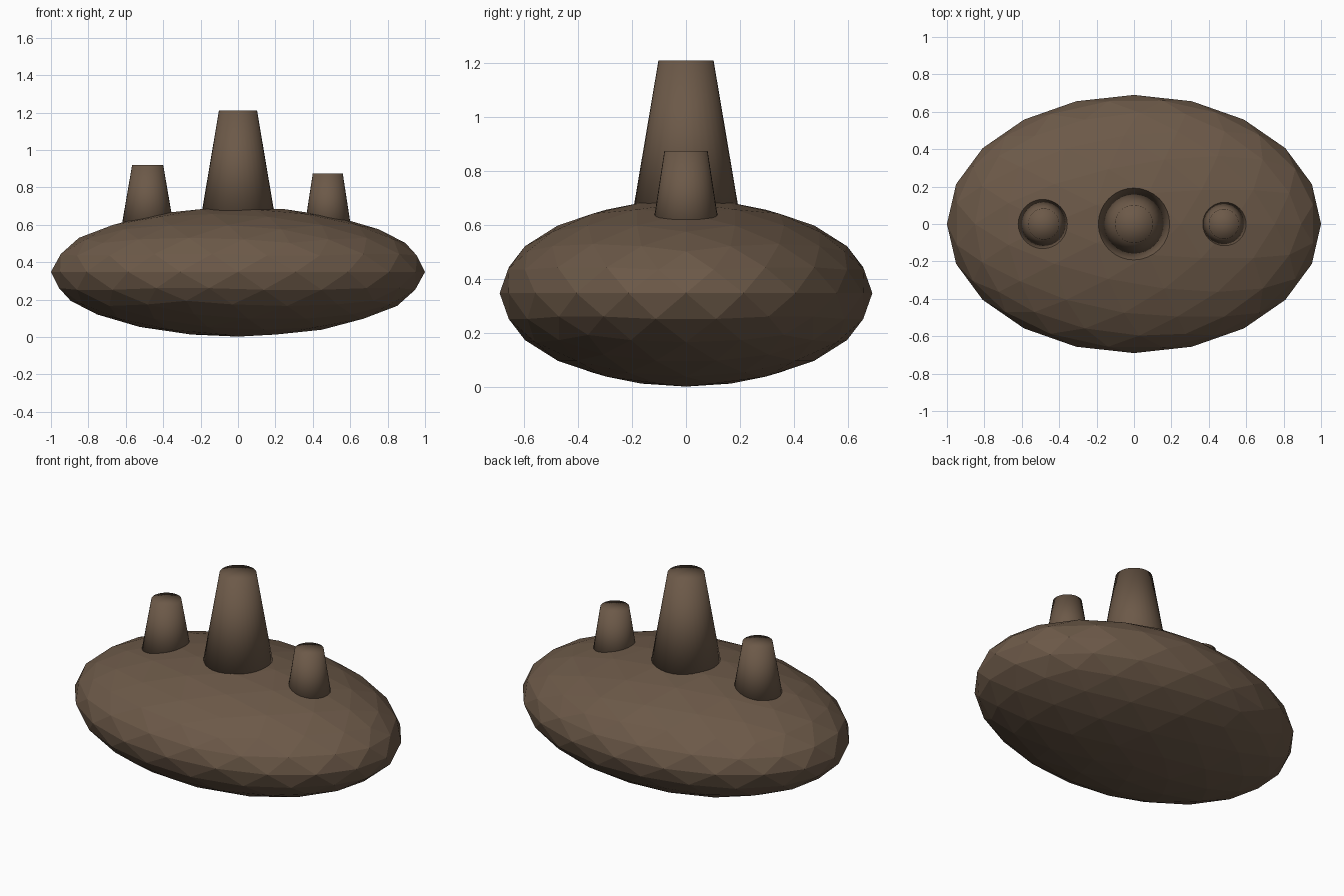
import bpy

cube = bpy.data.objects.get("Cube")
if cube:
    bpy.data.objects.remove(cube, do_unlink=True)

# One brown for every part
brown = bpy.data.materials.new("earth brown")
brown.use_nodes = True
colour = (0.15, 0.1, 0.065, 1)
brown.diffuse_color = colour
brown.node_tree.nodes["Principled BSDF"].inputs["Base Color"].default_value = colour


def finish(name):
    obj = bpy.context.object
    obj.name = name
    obj.data.materials.append(brown)
    return obj


def chimney(name, x, base_radius, top_radius, base_z, top_z):
    """Tapered, capped stack sunk into the mound, smooth right over its rim."""
    bpy.ops.mesh.primitive_cone_add(
        vertices=32, radius1=base_radius, radius2=top_radius,
        depth=top_z - base_z, end_fill_type='TRIFAN',
        location=(x, 0, (base_z + top_z) / 2))
    obj = finish(name)
    bpy.ops.object.shade_smooth()
    return obj


# Faceted flattened mound
bpy.ops.mesh.primitive_ico_sphere_add(subdivisions=3, radius=1, location=(0, 0, 0.348))
mound = finish("mound")
mound.scale = (1, 0.69, 0.346)
bpy.ops.object.transform_apply(location=False, rotation=False, scale=True)
bpy.ops.object.shade_flat()

# Three stacks along the ridge
chimney("middle_chimney", 0, 0.205, 0.102, 0.6, 1.21)
chimney("right_chimney", -0.483, 0.145, 0.083, 0.56, 0.92)
chimney("left_chimney", 0.48, 0.13, 0.08, 0.55, 0.875)
